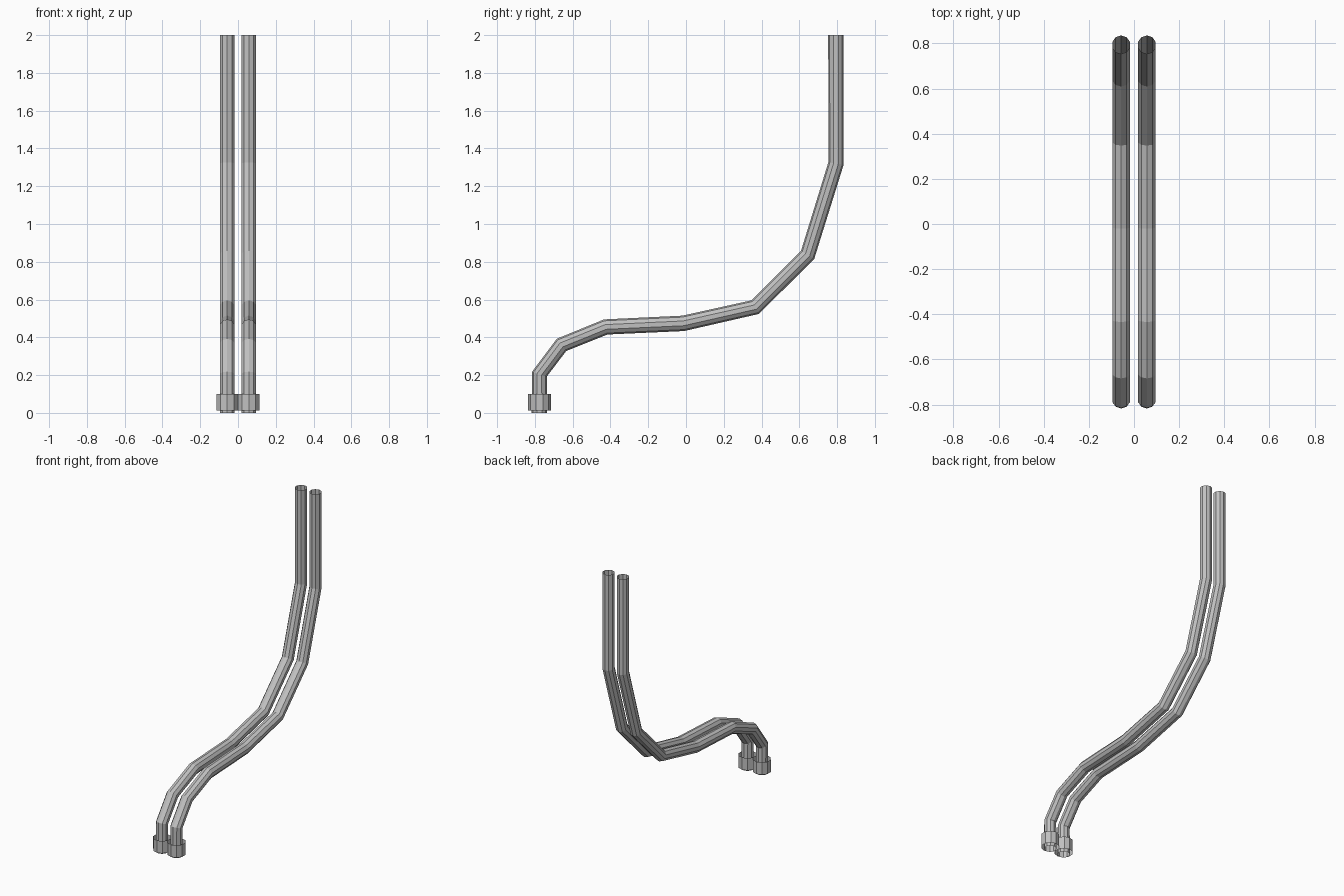
import bpy, bmesh, math
from mathutils import Vector

cube = bpy.data.objects.get("Cube")
if cube:
    bpy.data.objects.remove(cube, do_unlink=True)

SIDES = 10
SPACING = 0.057          # half distance between the two pipes
PIPE_RADIUS = 0.041
COLLAR_RADIUS = 0.06

metal = bpy.data.materials.new("light_grey_metal")
metal.use_nodes = True
colour = (0.53, 0.53, 0.53, 1)
metal.diffuse_color = colour
metal.node_tree.nodes["Principled BSDF"].inputs["Base Color"].default_value = colour


def tube(name, path, radius, x):
    """Open, flat-shaded tube swept along (y, z) points."""
    pts = [Vector((x, y, z)) for y, z in path]
    side = Vector((1, 0, 0))
    bm = bmesh.new()
    rings = []
    for i, p in enumerate(pts):
        # Each ring faces the average direction of its neighbouring segments
        steps = [(b - a).normalized() for a, b in zip(pts, pts[1:]) if p in (a, b)]
        normal = sum(steps, Vector((0, 0, 0))).normalized().cross(side)
        ring = []
        for k in range(SIDES):
            a = math.tau * k / SIDES
            ring.append(bm.verts.new(p + radius * (math.cos(a) * normal + math.sin(a) * side)))
        rings.append(ring)
    for low, high in zip(rings, rings[1:]):
        for k in range(SIDES):
            n = (k + 1) % SIDES
            bm.faces.new((low[k], high[k], high[n], low[n]))
    mesh = bpy.data.meshes.new(name)
    bm.to_mesh(mesh)
    bm.free()
    mesh.materials.append(metal)
    obj = bpy.data.objects.new(name, mesh)
    bpy.context.collection.objects.link(obj)


pipe_path = [(-0.776, 0), (-0.776, 0.205), (-0.659, 0.36), (-0.425, 0.455),
             (-0.015, 0.474), (0.367, 0.56), (0.644, 0.837), (0.794, 1.32), (0.794, 2)]
collar_path = [(-0.776, 0.012), (-0.776, 0.1)]

# Pair of bent pipes, each with an open collar at the foot
for label, sign in (("left", 1), ("right", -1)):
    tube(label + "_pipe", pipe_path, PIPE_RADIUS, sign * SPACING)
    tube(label + "_collar", collar_path, COLLAR_RADIUS, sign * SPACING)
